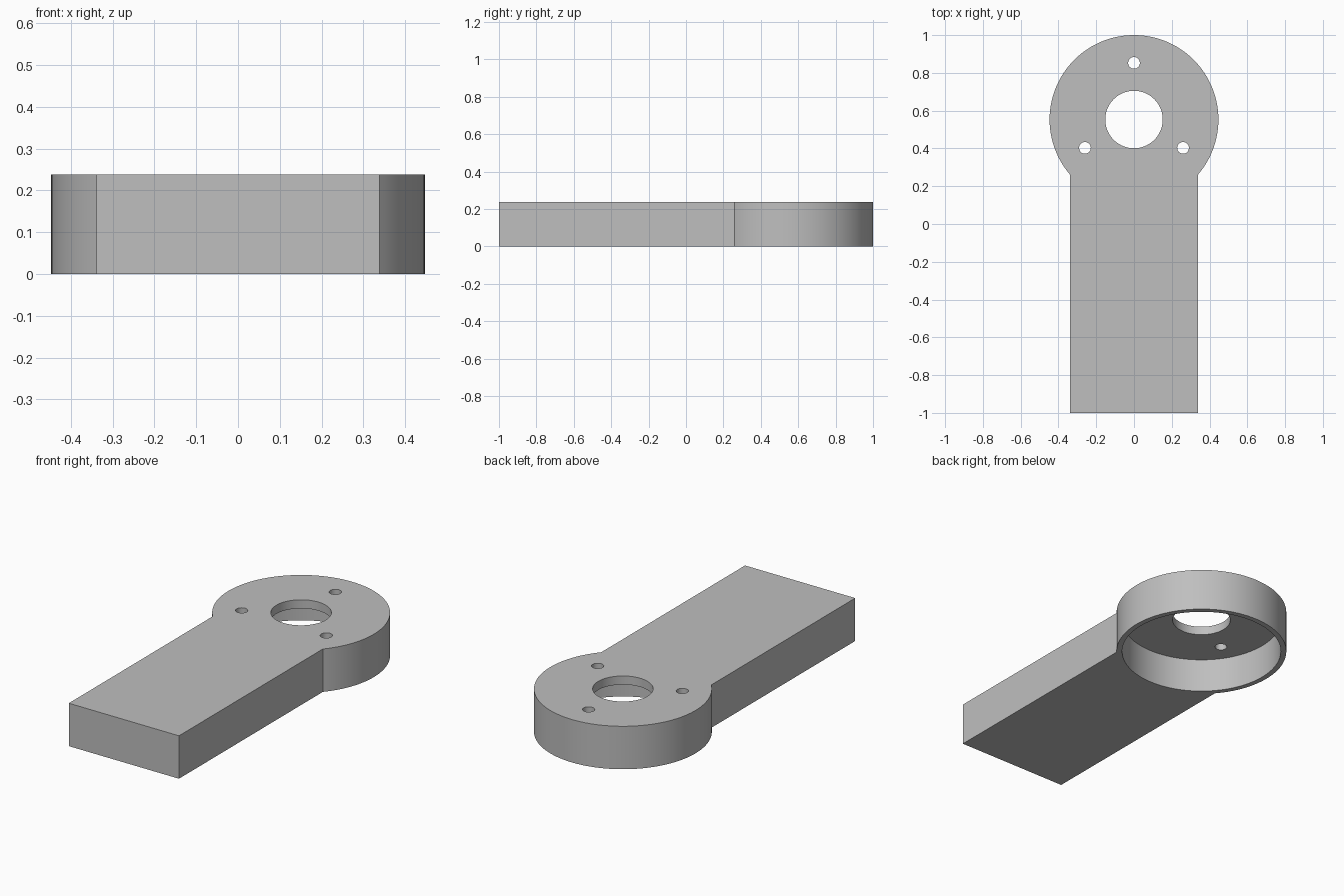
import bpy
import bmesh
from math import acos, cos, pi, radians, sin

cube = bpy.data.objects.get("Cube")
if cube:
    bpy.data.objects.remove(cube, do_unlink=True)

HEIGHT = 0.238
POCKET_TOP = 0.19
HEAD_Y, HEAD_R = 0.553, 0.447
ARM_HALF = 0.338
ARC_STEPS = 120

grey = bpy.data.materials.new("plain grey")
grey.use_nodes = True
colour = (0.52, 0.52, 0.52, 1)
grey.diffuse_color = colour
grey.node_tree.nodes["Principled BSDF"].inputs["Base Color"].default_value = colour


def drill(target, name, x, y, radius, z0, z1, sides):
    """Cut a vertical round hole between two heights."""
    bpy.ops.mesh.primitive_cylinder_add(
        vertices=sides, radius=radius, depth=z1 - z0, location=(x, y, (z0 + z1) / 2))
    cutter = bpy.context.object
    cutter.name = name
    cutter.hide_render = True
    cutter.data.materials.append(grey)
    mod = target.modifiers.new(name, "BOOLEAN")
    mod.operation, mod.solver, mod.object = "DIFFERENCE", "EXACT", cutter
    bpy.context.view_layer.objects.active = target
    bpy.ops.object.modifier_apply(modifier=mod.name)
    bpy.data.objects.remove(cutter, do_unlink=True)


# Outline: a straight arm running into a round head
join = acos(ARM_HALF / HEAD_R)
angles = [-join + (pi + 2 * join) * i / ARC_STEPS for i in range(ARC_STEPS + 1)]
outline = [(HEAD_R * cos(a), HEAD_Y + HEAD_R * sin(a)) for a in angles]
outline += [(-ARM_HALF, -1), (ARM_HALF, -1)]

# Solid body
bm = bmesh.new()
base = bm.faces.new([bm.verts.new((x, y, 0)) for x, y in outline])
top = bmesh.ops.extrude_face_region(bm, geom=[base])["geom"]
bmesh.ops.translate(bm, vec=(0, 0, HEIGHT),
                    verts=[v for v in top if isinstance(v, bmesh.types.BMVert)])
bmesh.ops.recalc_face_normals(bm, faces=bm.faces)
mesh = bpy.data.meshes.new("bracket_arm")
bm.to_mesh(mesh)
bm.free()
mesh.materials.append(grey)
bracket = bpy.data.objects.new("bracket_arm", mesh)
bpy.context.collection.objects.link(bracket)

# Pocket under the head, centre bore and three screw holes
drill(bracket, "pocket", 0, HEAD_Y, 0.418, -0.1, POCKET_TOP, 128)
drill(bracket, "centre_bore", 0, HEAD_Y, 0.152, 0.1, 0.4, 96)
for i in range(3):
    a = radians(90 + 120 * i)
    drill(bracket, "screw_hole", 0.3 * cos(a), HEAD_Y + 0.3 * sin(a), 0.031, 0.1, 0.4, 32)

# Smooth round walls, crisp edges
bpy.ops.object.select_all(action="DESELECT")
bracket.select_set(True)
bpy.context.view_layer.objects.active = bracket
bpy.ops.object.shade_smooth_by_angle(angle=radians(30))
